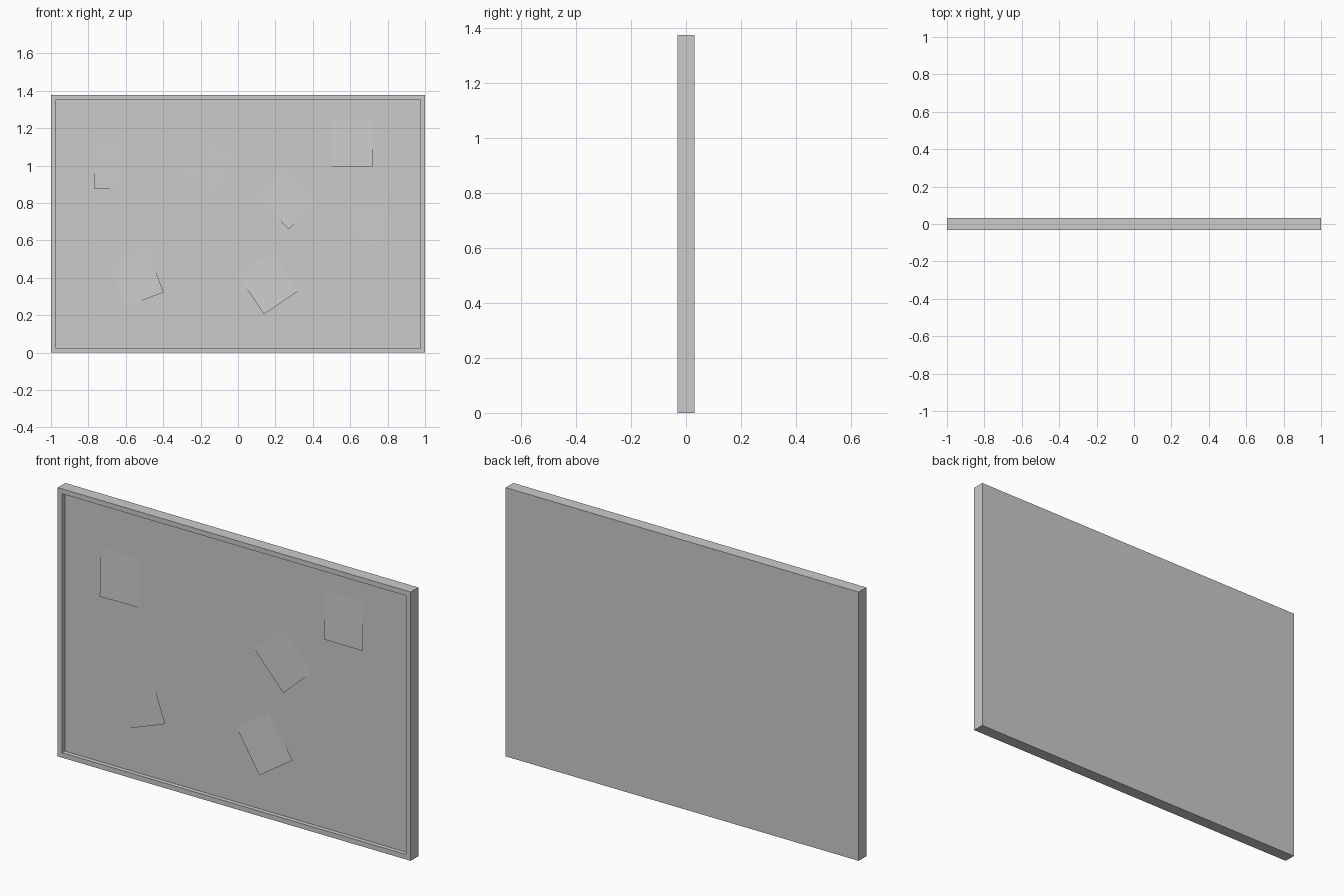
import bpy, bmesh
from math import radians
from mathutils import Matrix, Vector

cube = bpy.data.objects.get("Cube")
if cube:
    bpy.data.objects.remove(cube)

W, D, H = 2.0, 0.062, 1.376      # board width, depth, height
BORDER, RECESS = 0.036, 0.022    # frame border and panel recess
NOTE_W, NOTE_H = 0.22, 0.25

grey = bpy.data.materials.new("light_grey")
grey.use_nodes = True
colour = (0.6, 0.6, 0.6, 1)
grey.diffuse_color = colour
grey.node_tree.nodes["Principled BSDF"].inputs["Base Color"].default_value = colour


def add_object(name, bm):
    mesh = bpy.data.meshes.new(name)
    bm.to_mesh(mesh)
    bm.free()
    mesh.materials.append(grey)
    obj = bpy.data.objects.new(name, mesh)
    bpy.context.collection.objects.link(obj)
    return obj


# Board: a slab whose front is inset and pushed back to leave a raised frame
bm = bmesh.new()
bmesh.ops.create_cube(bm, size=1, matrix=Matrix.Translation((0, 0, H / 2)) @ Matrix.Diagonal((W, D, H, 1)))
bm.normal_update()
front = min(bm.faces, key=lambda f: f.calc_center_median().y)
bmesh.ops.inset_region(bm, faces=[front], thickness=BORDER)
panel = bmesh.ops.extrude_face_region(bm, geom=[front])
bmesh.ops.translate(bm, vec=(0, RECESS, 0), verts=[v for v in panel["geom"] if isinstance(v, bmesh.types.BMVert)])
if front.is_valid:
    bmesh.ops.delete(bm, geom=[front], context='FACES_ONLY')
bmesh.ops.recalc_face_normals(bm, faces=bm.faces)
add_object("framed_board", bm)


# Paper notes: each corner stands off the panel by its own small lift
def note(name, x, z, angle, lifts):
    bm = bmesh.new()
    spin = Matrix.Rotation(radians(-angle), 3, 'Y')
    corners = ((-1, -1), (1, -1), (1, 1), (-1, 1))
    verts = []
    for (u, v), lift in zip(corners, lifts):
        p = spin @ Vector((u * NOTE_W / 2, 0, v * NOTE_H / 2))
        verts.append(bm.verts.new((x + p.x, -D / 2 + RECESS - lift, z + p.z)))
    bm.faces.new(verts)
    add_object(name, bm)


# Lifts run: bottom left, bottom right, top right, top left
LOW = 0.001
note("upper_left_note", -0.66, 1.0, 0, (0.010, 0.005, LOW, 0.004))
note("upper_middle_note", -0.15, 1.0, -33, (0.004, 0.004, LOW, LOW))
note("upper_right_note", 0.61, 1.12, 0, (0.008, 0.011, 0.003, LOW))
note("lower_left_note", -0.545, 0.40, 21, (0.005, 0.012, 0.003, LOW))
note("lower_middle_note", 0.16, 0.37, 34, (0.015, 0.008, LOW, 0.004))
note("centre_note", 0.265, 0.825, 43, (0.009, 0.004, LOW, 0.005))
note("lower_right_note", 0.71, 0.71, 13, (0.004, 0.004, LOW, LOW))
